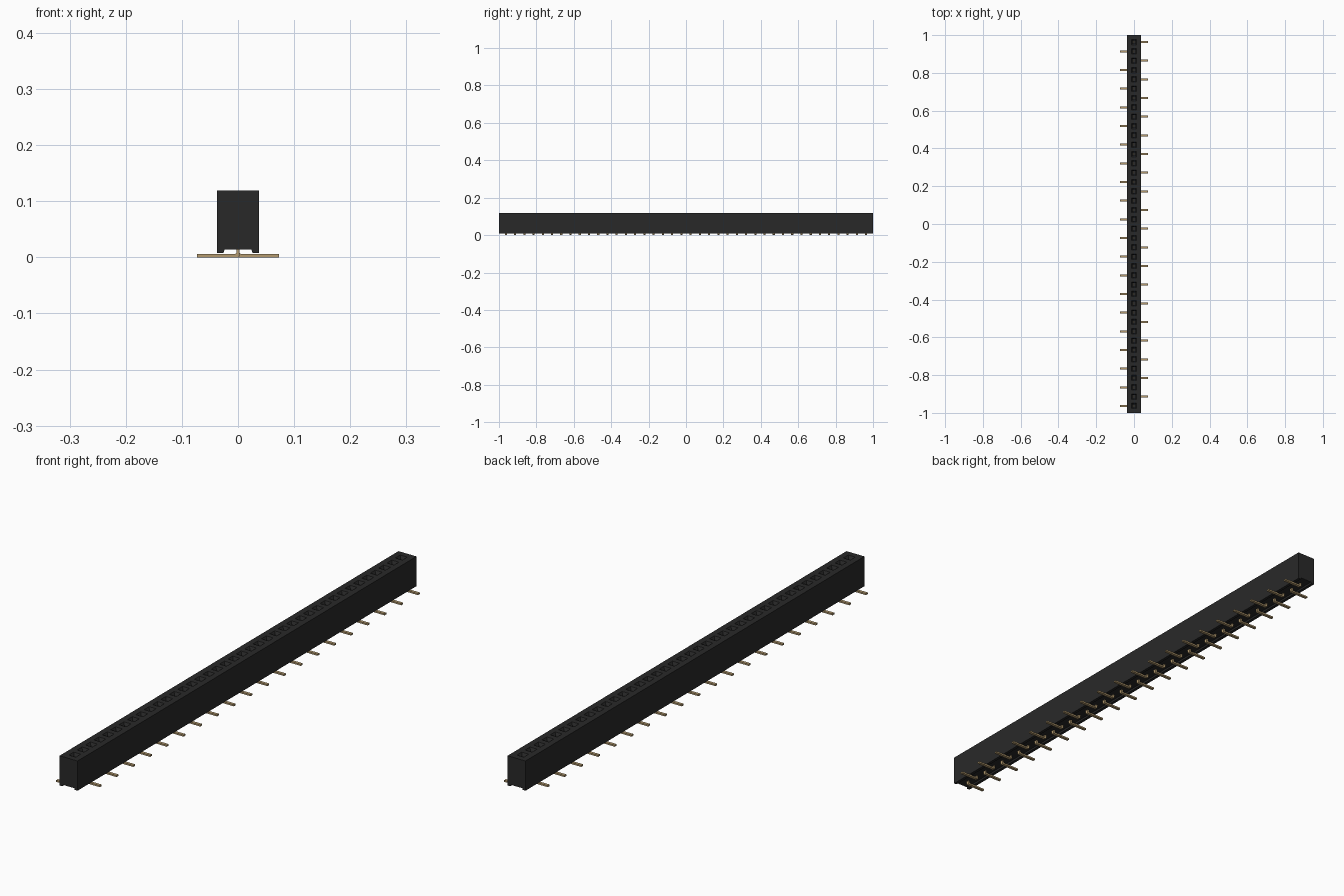
import bpy, bmesh

cube = bpy.data.objects.get("Cube")
if cube:
    bpy.data.objects.remove(cube, do_unlink=True)

COUNT, PITCH = 40, 0.0494
HALF_W, BOTTOM, TOP = 0.037, 0.008, 0.119
ROWS = [(i - (COUNT - 1) / 2) * PITCH for i in range(COUNT)]


def material(name, rgb, rough, metal=0.0):
    m = bpy.data.materials.new(name)
    m.use_nodes = True
    m.diffuse_color = (*rgb, 1)
    bsdf = m.node_tree.nodes["Principled BSDF"]
    bsdf.inputs["Base Color"].default_value = (*rgb, 1)
    bsdf.inputs["Roughness"].default_value = rough
    bsdf.inputs["Metallic"].default_value = metal
    return m


def finish(bm, name, mat):
    bmesh.ops.recalc_face_normals(bm, faces=bm.faces[:])
    me = bpy.data.meshes.new(name)
    bm.to_mesh(me)
    bm.free()
    me.materials.append(mat)
    ob = bpy.data.objects.new(name, me)
    bpy.context.collection.objects.link(ob)
    return ob


black = material("black plastic", (0.022, 0.022, 0.022), 0.6)
gold = material("tan gold", (0.46, 0.33, 0.16), 0.5)

# Housing: cross-section with two bottom rails, swept through one slice per socket
section = [(-HALF_W, TOP), (-HALF_W, BOTTOM), (-0.026, BOTTOM), (-0.024, 0.014),
           (0.024, 0.014), (0.026, BOTTOM), (HALF_W, BOTTOM), (HALF_W, TOP)]
cuts = [-1.0] + [y + PITCH / 2 for y in ROWS[:-1]] + [1.0]
bm = bmesh.new()
rings = [[bm.verts.new((x, y, z)) for x, z in section] for y in cuts]
bm.faces.new(rings[0])
bm.faces.new(rings[-1])
cells = []
for a, b in zip(rings, rings[1:]):
    for k in range(len(section)):
        n = (k + 1) % len(section)
        f = bm.faces.new((a[k], a[n], b[n], b[k]))
        if n == 0:
            cells.append(f)
bmesh.ops.recalc_face_normals(bm, faces=bm.faces[:])

# Sockets: square mouth, funnel, then a straight shaft down to a floor
for cell, y in zip(cells, ROWS):
    for half, z in ((0.0145, TOP), (0.009, TOP - 0.010), (0.009, 0.035)):
        bmesh.ops.inset_individual(bm, faces=[cell], thickness=0.005)
        mid = cell.calc_center_median()
        for v in cell.verts:
            v.co = (half if v.co.x > mid.x else -half,
                    y + (half if v.co.y > mid.y else -half), z)
finish(bm, "housing", black)

# Contacts: post up the socket, bent into a flat solder tail on alternating sides
profile = [(-0.003, 0.075), (-0.003, 0.003), (-0.002, 0.001), (0.0, 0.0), (0.073, 0.0),
           (0.073, 0.006), (0.005, 0.006), (0.003, 0.008), (0.003, 0.075)]
for side, name in ((1, "right_contacts"), (-1, "left_contacts")):
    bm = bmesh.new()
    for i, y in enumerate(ROWS):
        if (i % 2 == 1) != (side == 1):
            continue
        near, far = [[bm.verts.new((side * x, y + dy, z)) for x, z in profile]
                     for dy in (-0.0055, 0.0055)]
        bm.faces.new(near)
        bm.faces.new(far)
        for k in range(len(profile)):
            n = (k + 1) % len(profile)
            bm.faces.new((near[k], near[n], far[n], far[k]))
    finish(bm, name, gold)
